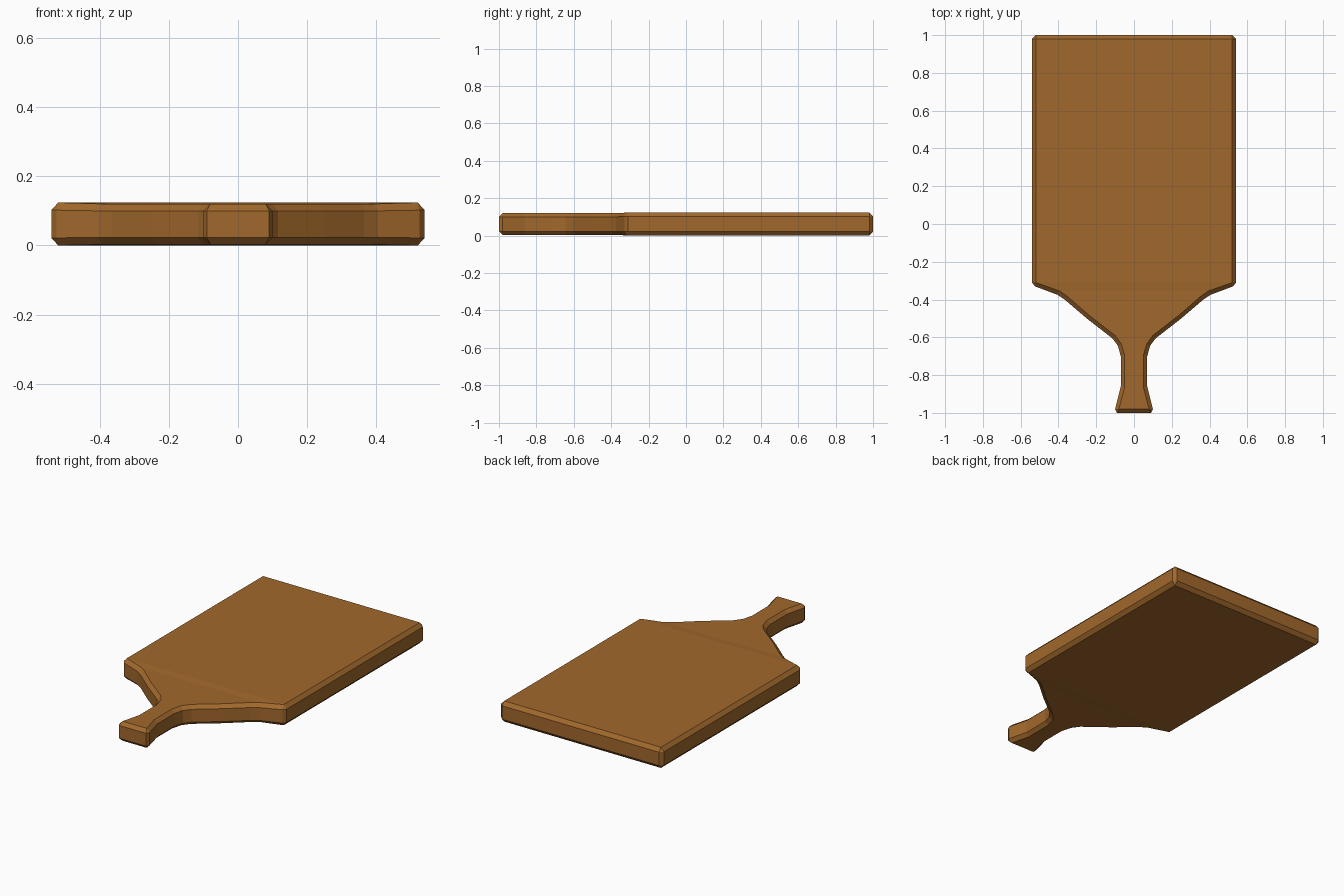
import bpy, bmesh

if "Cube" in bpy.data.objects:
    bpy.data.objects.remove(bpy.data.objects["Cube"])

# Right half of the outline, back to front: outer x, y, bevelled face x, y
PROFILE = [
    (0.52, 1.00, 0.52, 0.98), (0.54, 0.98, 0.52, 0.98),
    (0.54, -0.31, 0.52, -0.31), (0.525, -0.33, 0.52, -0.31),
    (0.405, -0.375, 0.393, -0.355), (0.365, -0.402, 0.353, -0.383),
    (0.25, -0.50, 0.238, -0.483), (0.115, -0.605, 0.10, -0.59),
    (0.085, -0.645, 0.067, -0.635), (0.07, -0.70, 0.05, -0.695),
    (0.07, -0.86, 0.05, -0.865), (0.10, -0.98, 0.08, -0.98),
    (0.09, -1.00, 0.08, -0.98),
]
# Full loop, mirrored across x
LOOP = PROFILE + [(-a, b, -c, d) for a, b, c, d in reversed(PROFILE)]

bm = bmesh.new()


def ring(inner, z_body, z_handle):
    verts = []
    for ox, oy, ix, iy in LOOP:
        x, y = (ix, iy) if inner else (ox, oy)
        z = z_body if oy > -0.35 else z_handle
        verts.append(bm.verts.new((x, y, z)))
    return verts


# Board: bevelled slab, the handle very slightly thinner than the body
rings = [ring(True, 0.0, 0.003), ring(False, 0.022, 0.023),
         ring(False, 0.102, 0.1), ring(True, 0.124, 0.12)]
for low, high in zip(rings, rings[1:]):
    for i in range(len(LOOP)):
        j = (i + 1) % len(LOOP)
        bm.faces.new((low[i], low[j], high[j], high[i]))

# Top and bottom faces, filled in strips between the mirrored sides
for r in (rings[0], rings[3]):
    for i in range(len(PROFILE) - 1):
        bm.faces.new((r[i], r[i + 1], r[-2 - i], r[-1 - i]))

bmesh.ops.remove_doubles(bm, verts=bm.verts[:], dist=0.0005)
# Merge the flat strips into large faces
bmesh.ops.dissolve_limit(bm, angle_limit=0.01, verts=bm.verts[:], edges=bm.edges[:])
bmesh.ops.recalc_face_normals(bm, faces=bm.faces[:])

mesh = bpy.data.meshes.new("cutting_board")
bm.to_mesh(mesh)
bm.free()
board = bpy.data.objects.new("cutting_board", mesh)
bpy.context.collection.objects.link(board)

wood = bpy.data.materials.new("wood")
wood.diffuse_color = (0.36, 0.14, 0.025, 1)
wood.use_nodes = True
wood.node_tree.nodes["Principled BSDF"].inputs["Base Color"].default_value = wood.diffuse_color
mesh.materials.append(wood)
